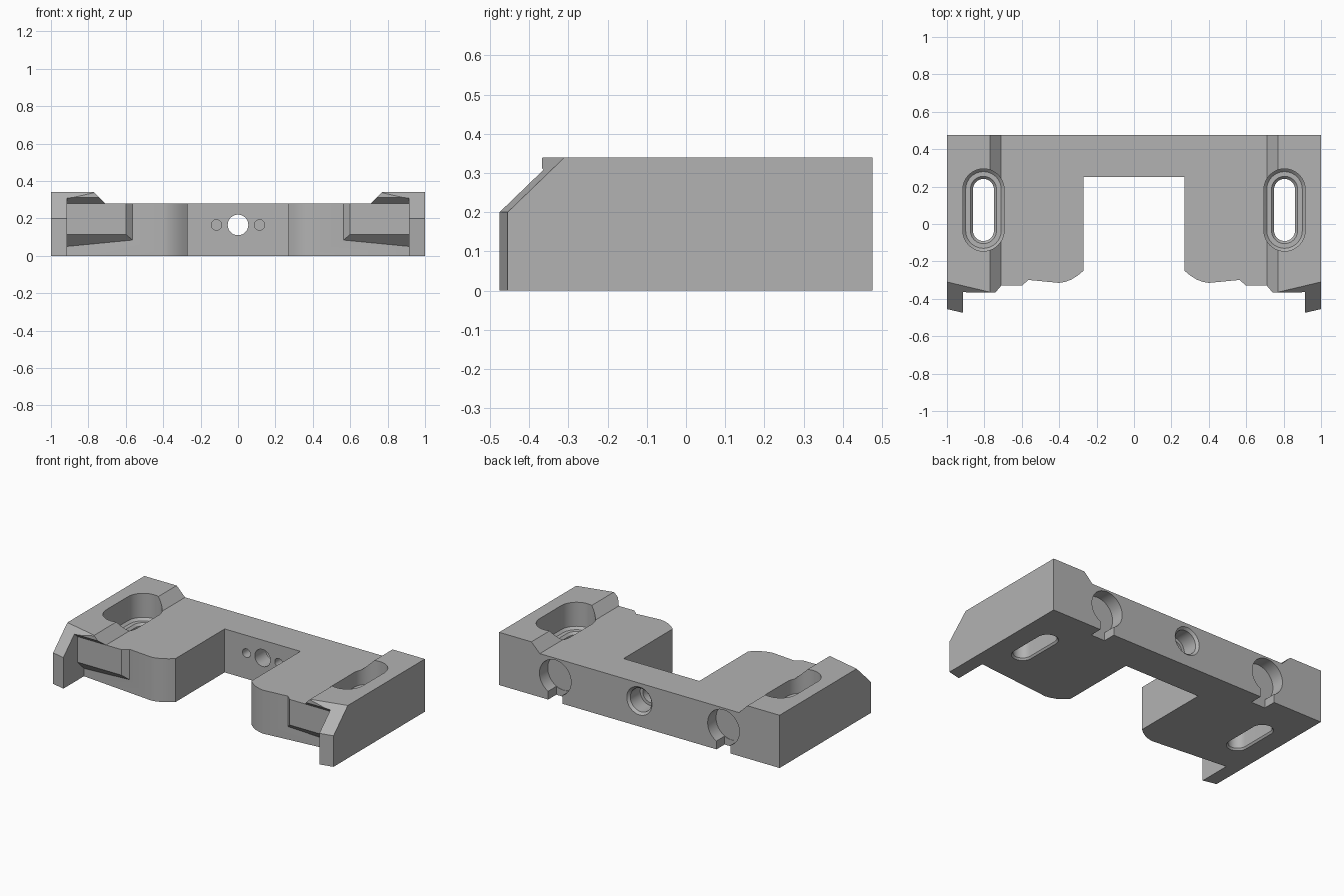
import bpy, bmesh
from math import sin, cos, pi, radians

if "Cube" in bpy.data.objects:
    bpy.data.objects.remove(bpy.data.objects["Cube"])

grey = bpy.data.materials.new("plain grey")
grey.use_nodes = True
COLOUR = (0.45, 0.45, 0.45, 1)
grey.diffuse_color = COLOUR
grey.node_tree.nodes["Principled BSDF"].inputs["Base Color"].default_value = COLOUR


def loft(name, rings):
    """Closed solid through a list of rings with equal point counts."""
    bm = bmesh.new()
    loops = [[bm.verts.new(p) for p in ring] for ring in rings]
    n = len(loops[0])
    for a, b in zip(loops, loops[1:]):
        for i in range(n):
            j = (i + 1) % n
            bm.faces.new((a[i], a[j], b[j], b[i]))
    bm.faces.new(loops[0])
    bm.faces.new(loops[-1])
    bmesh.ops.recalc_face_normals(bm, faces=bm.faces)
    mesh = bpy.data.meshes.new(name)
    bm.to_mesh(mesh)
    bm.free()
    mesh.materials.append(grey)
    obj = bpy.data.objects.new(name, mesh)
    bpy.context.collection.objects.link(obj)
    return obj


def along_x(name, outline, lo, hi):
    return loft(name, [[(x, a, b) for a, b in outline] for x in (lo, hi)])


def along_y(name, outline, lo, hi):
    return loft(name, [[(a, y, b) for a, b in outline] for y in (lo, hi)])


def along_z(name, outline, lo, hi):
    return loft(name, [[(a, b, z) for a, b in outline] for z in (lo, hi)])


def bore(name, x, z, steps, n=48):
    """Round cutter along y; steps are (y, radius)."""
    return loft(name, [[(x + r * cos(2 * pi * i / n), y, z + r * sin(2 * pi * i / n))
                        for i in range(n)] for y, r in steps])


def slot(name, x, y, half, steps, n=20):
    """Stadium cutter along z; steps are (z, radius)."""
    rings = []
    for z, r in steps:
        ring = []
        for side in (0, 1):
            for i in range(n + 1):
                t = pi * (side + i / n)
                ring.append((x + r * cos(t), y + (half if side == 0 else -half) + r * sin(t), z))
        rings.append(ring)
    return loft(name, rings)


def apply(obj, mod):
    bpy.ops.object.select_all(action='DESELECT')
    bpy.context.view_layer.objects.active = obj
    obj.select_set(True)
    bpy.ops.object.modifier_apply(modifier=mod.name)


def combine(obj, other, operation):
    mod = obj.modifiers.new("cut", 'BOOLEAN')
    mod.operation, mod.solver, mod.object = operation, 'EXACT', other
    apply(obj, mod)
    bpy.data.objects.remove(other)


# Left half of the plate, with the rounded leg beside the central opening
body = along_z("mounting_plate", [
    (0, .25), (.27, .25), (.27, -.25), (.30, -.275), (.335, -.297), (.37, -.31),
    (.40, -.315), (1.05, -.252), (1.05, .475), (0, .475)], -.05, .45)

# Front tab with sloped underside, overhang and slanted inner end
tab_side = [(-.22, .005), (-.33, .115), (-.33, .28), (-.367, .312), (-.367, .46), (-.22, .46)]
tab = loft("tab", [[(.60 + 1.15 * (-.33 - y), y, z) for y, z in tab_side],
                   [(.95, y, z) for y, z in tab_side]])
combine(body, tab, 'UNION')

# Outer arm with angled tip
arm = along_z("arm", [(.913, -.475), (1.06, -.441), (1.06, 0), (.913, 0)], -.06, .47)
combine(body, arm, 'UNION')

# Raised end profile
section = along_y("section", [(-.1, 0), (1, 0), (1, .34), (.77, .34), (.71, .28), (-.1, .28)], -.6, .6)
combine(body, section, 'INTERSECT')

# Skewed bevel on the raised end's front
bevel = [(-.60, .06), (-.258, .39), (-.60, .39)]
combine(body, loft("bevel", [[(x, y - .237 * (1 - x), z) for y, z in bevel]
                             for x in (.72, 1.05)]), 'DIFFERENCE')

# Stepped screw slot
combine(body, slot("screw_slot", .805, .075, .11, [
    (-.01, .072), (.012, .056), (.155, .056), (.17, .07), (.17, .095),
    (.185, .11), (.4, .11)]), 'DIFFERENCE')

# Rear keyhole recess, open to the underside
combine(body, bore("recess", .60, .155, [(.39, .113), (.6, .113)]), 'DIFFERENCE')
combine(body, along_y("notch", [(.55, -.1), (.65, -.1), (.65, .12), (.55, .12)], .393, .6), 'DIFFERENCE')

# Mirror to the other side, joining along the middle
bm = bmesh.new()
bm.from_mesh(body.data)
middle = [f for f in bm.faces if all(abs(v.co.x) < 1e-4 for v in f.verts)]
bmesh.ops.delete(bm, geom=middle, context='FACES')
bm.to_mesh(body.data)
bm.free()
mirror = body.modifiers.new("mirror", 'MIRROR')
mirror.merge_threshold = .0005
apply(body, mirror)

# Central through hole with rear counterbore, and two blind pin holes
combine(body, bore("centre_hole", 0, .165, [
    (.1, .055), (.36, .055), (.36, .075), (.46, .075), (.49, .105)]), 'DIFFERENCE')
for x in (-.115, .115):
    combine(body, bore("pin_hole", x, .165, [(.1, .028), (.34, .028)], 24), 'DIFFERENCE')

bpy.ops.object.select_all(action='DESELECT')
bpy.context.view_layer.objects.active = body
body.select_set(True)
bpy.ops.object.shade_smooth_by_angle(angle=radians(30))
